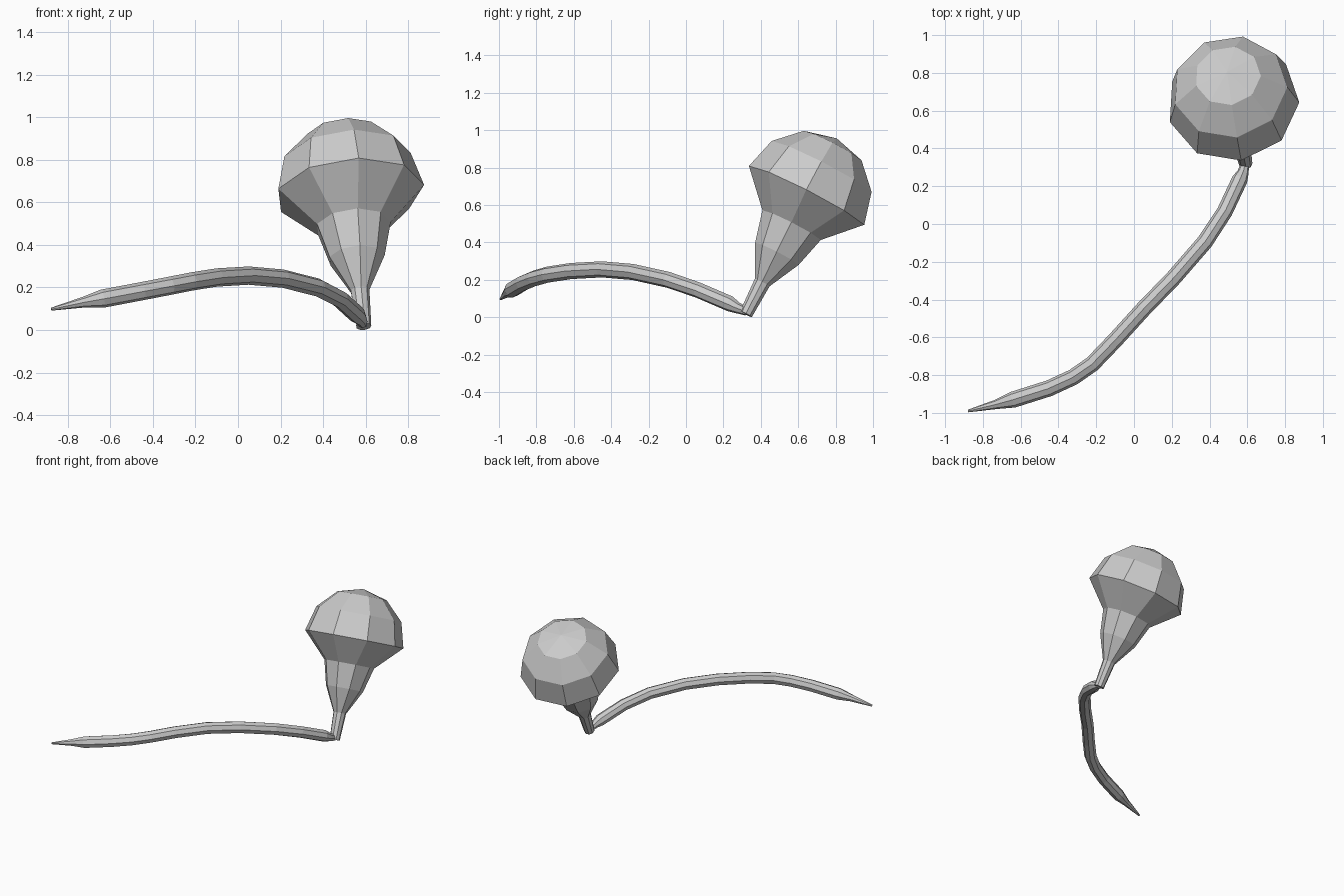
import bpy, bmesh, math
from mathutils import Vector

if "Cube" in bpy.data.objects:
    bpy.data.objects.remove(bpy.data.objects["Cube"])


def loft(name, rings, sides, ref, phase=0.0):
    """Flat-shaded tube through (centre, radius) rings; a zero radius makes a pole."""
    bm = bmesh.new()
    pts = [Vector(c) for c, _ in rings]
    loops = []
    for i, (_, r) in enumerate(rings):
        d = (pts[min(i + 1, len(pts) - 1)] - pts[max(i - 1, 0)]).normalized()
        u = (ref - d * ref.dot(d)).normalized()
        v = d.cross(u)
        if r == 0:
            loops.append([bm.verts.new(pts[i])])
            continue
        angles = [phase + math.tau * k / sides for k in range(sides)]
        loops.append([bm.verts.new(pts[i] + r * (u * math.cos(a) + v * math.sin(a)))
                      for a in angles])
    for a, b in zip(loops, loops[1:]):
        for k in range(sides):
            n = (k + 1) % sides
            if len(b) == 1:
                bm.faces.new((a[k], a[n], b[0]))
            else:
                bm.faces.new((a[k], a[n], b[n], b[k]))
    for loop in (loops[0], loops[-1]):
        if len(loop) > 2:
            bm.faces.new(loop)
    bmesh.ops.recalc_face_normals(bm, faces=bm.faces)
    mesh = bpy.data.meshes.new(name)
    bm.to_mesh(mesh)
    bm.free()
    obj = bpy.data.objects.new(name, mesh)
    bpy.context.collection.objects.link(obj)
    return obj


# Bulb: nine-sided flared neck with a domed top, on a leaning axis
centre = Vector((0.525, 0.645, 0.645))
axis = Vector((-0.093, 0.457, 0.886)).normalized()
R = 0.352
profile = [(-0.71, 0.036), (-0.52, 0.045), (-0.348, 0.133), (-0.176, 0.178)]
profile += [(R * math.sin(math.radians(a)), R * math.cos(math.radians(a)))
            for a in (0, 30, 60)]
profile.append((R, 0))
loft("bulb", [(centre + axis * t, r) for t, r in profile], 9,
     Vector((1, 0, 0)), math.radians(-3))

# Tail: arched eight-sided stalk, pinched at the neck and pointed at the tip
tail = [
    ((0.588, 0.325, 0.030), 0.022),
    ((0.578, 0.275, 0.050), 0.030),
    ((0.560, 0.235, 0.072), 0.042),
    ((0.480, 0.065, 0.145), 0.042),
    ((0.375, -0.095, 0.200), 0.043),
    ((0.210, -0.285, 0.242), 0.043),
    ((0.050, -0.450, 0.256), 0.043),
    ((-0.100, -0.615, 0.247), 0.043),
    ((-0.220, -0.740, 0.228), 0.043),
    ((-0.320, -0.810, 0.208), 0.043),
    ((-0.450, -0.870, 0.183), 0.043),
    ((-0.640, -0.930, 0.147), 0.043),
    ((-0.730, -0.955, 0.130), 0.025),
    ((-0.878, -0.990, 0.098), 0.007),
]
loft("tail", tail, 8, Vector((0, 0, 1)))
